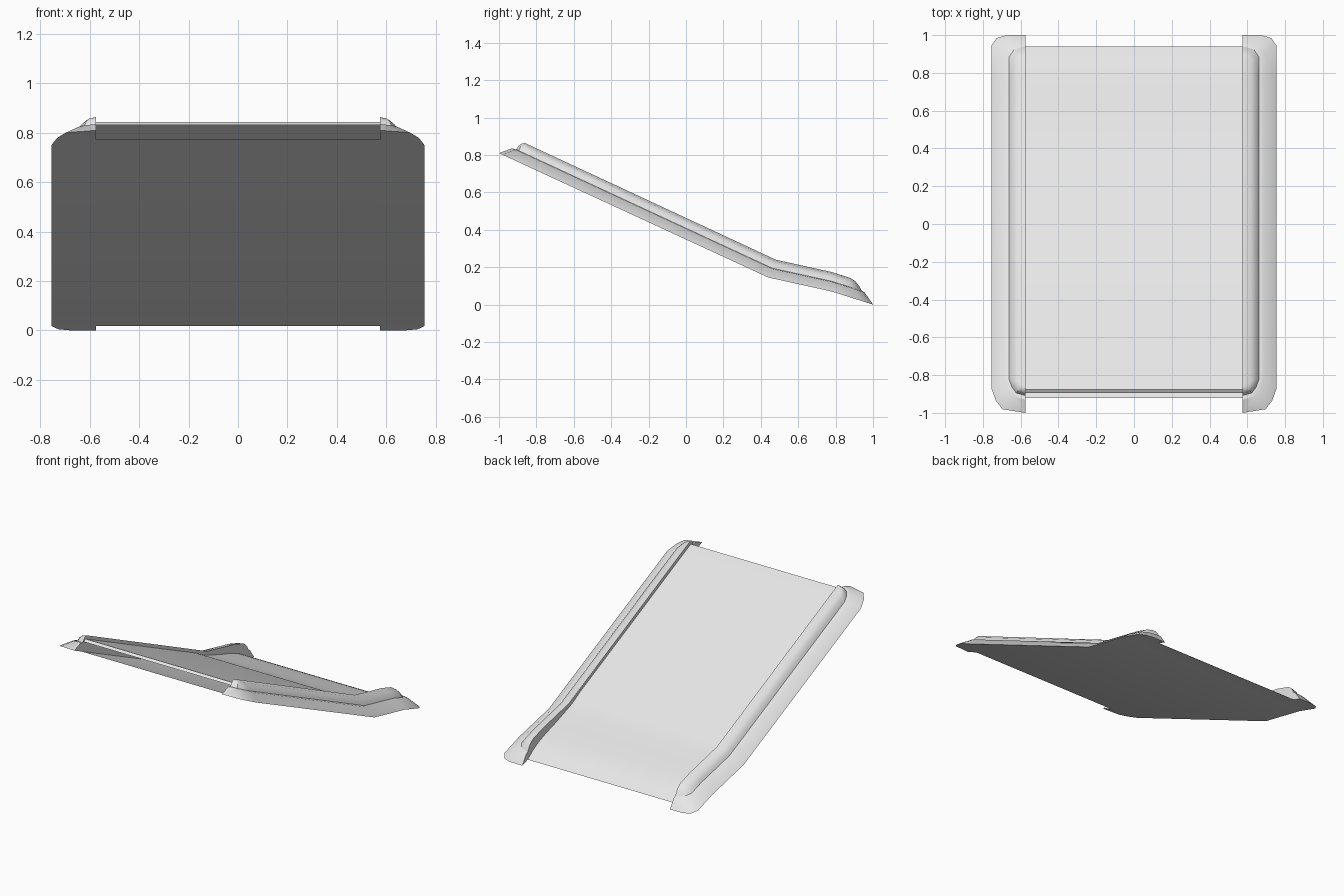
import bpy, bmesh, math

if "Cube" in bpy.data.objects:
    bpy.data.objects.remove(bpy.data.objects["Cube"])

grey = bpy.data.materials.new("light grey")
grey.diffuse_color = (0.8, 0.8, 0.8, 1)
grey.use_nodes = True
grey.node_tree.nodes["Principled BSDF"].inputs["Base Color"].default_value = grey.diffuse_color

INNER = 0.575  # inner face of the side rails
BASE = [(-1, 0.81), (0.44, 0.145), (0.78, 0.07), (1, 0.0)]


def base_z(y):
    """Height of the underside at y."""
    for (y0, z0), (y1, z1) in zip(BASE, BASE[1:]):
        if y <= y1 + 1e-6:
            return z0 + (z1 - z0) * (y - y0) / (y1 - y0)
    return 0.0


def finish(bm, name, angle=30):
    mesh = bpy.data.meshes.new(name)
    bm.to_mesh(mesh)
    bm.free()
    obj = bpy.data.objects.new(name, mesh)
    bpy.context.collection.objects.link(obj)
    mesh.materials.append(grey)
    bpy.ops.object.select_all(action='DESELECT')
    obj.select_set(True)
    bpy.context.view_layer.objects.active = obj
    bpy.ops.object.shade_smooth_by_angle(angle=math.radians(angle))
    return obj


def sheet(name, profile, up):
    """Single-sided sheet spanning the space between the rails."""
    bm = bmesh.new()
    rows = [[bm.verts.new((s * INNER, y, z)) for s in (-1, 1)] for y, z in profile]
    for a, b in zip(rows, rows[1:]):
        face = bm.faces.new((a[0], a[1], b[1], b[0]))
        face.normal_update()
        if (face.normal.z > 0) != up:
            face.normal_flip()
    return finish(bm, name)


# Sliding deck with a small front lip and a falling rear end
deck_profile = [(-0.895, 0.832), (-0.875, 0.844), (0.36, base_z(0.36) + 0.09),
                (0.44, 0.228), (0.5, 0.205), (0.62, 0.163), (0.74, 0.126),
                (0.82, 0.096), (0.88, 0.064), (0.94, 0.02)]
sheet("deck", deck_profile, True)

# Underside sheet
sheet("underside", [(y, base_z(y)) for y in (-0.92, 0.44, 0.78, 0.94)], False)


def contour(x, front, rear, h):
    """Rail contour in plan: front corner, long side, rear corner."""
    w = x - INNER
    c, r = min(w, 0.13), min(w, 0.08)
    bend = 0.44 + 0.34 * h
    plan = [(INNER, front), (x - .45 * c, front + .15 * c), (x - .18 * c, front + .5 * c),
            (x, front + c), (x, bend), (x, 0.78), (x, rear - .7 * r),
            (x - .35 * r, rear - .2 * r), (x - r, rear), (INNER, rear)]
    return [(px, py, base_z(py) + h * (0.88 if py > 0.45 else 1)) for px, py in plan]


# Side rail: outer slope, narrow ledge, then a rounded crest
steps = [(0.755, -1.0, 1.0, 0.0),
         (0.687, -0.93, 0.955, 0.058),
         (0.662, -0.908, 0.94, 0.062),
         (0.648, -0.895, 0.925, 0.088),
         (0.620, -0.878, 0.905, 0.108),
         (INNER, -0.86, 0.88, 0.118)]
paths = [contour(*s) for s in steps]
floor = [(INNER, y, z) for _, y, z in paths[0]]

bm = bmesh.new()
rings = [[bm.verts.new(p) for p in path] for path in [floor] + paths]
for a, b in zip(rings, rings[1:]):
    for i in range(len(a) - 1):
        bm.faces.new((a[i], a[i + 1], b[i + 1], b[i]))
bmesh.ops.remove_doubles(bm, verts=bm.verts, dist=1e-4)
bmesh.ops.dissolve_degenerate(bm, edges=bm.edges, dist=1e-5)
# Close the flat inner wall
open_edges = [e for e in bm.edges if e.is_boundary]
bmesh.ops.holes_fill(bm, edges=open_edges, sides=0)
bmesh.ops.recalc_face_normals(bm, faces=bm.faces)
rail = finish(bm, "side_rails", 32)
mirror = rail.modifiers.new("mirror", 'MIRROR')
mirror.use_axis[0] = True
mirror.use_mirror_merge = False
